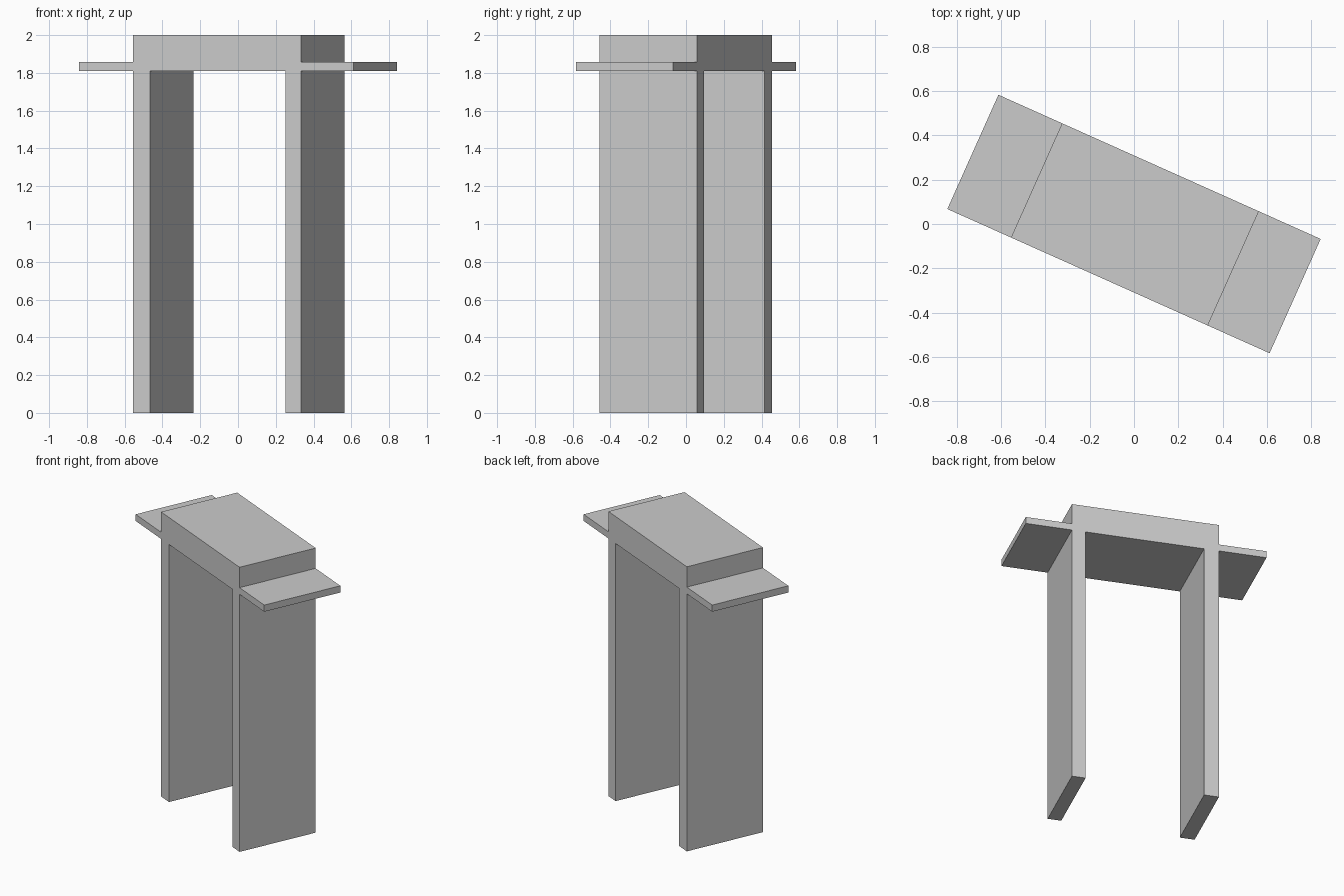
import bpy, bmesh, math

if "Cube" in bpy.data.objects:
    bpy.data.objects.remove(bpy.data.objects["Cube"])

# Main dimensions along the gate's own axis (u) and height (z)
ANGLE = math.radians(-24.1)
DEPTH = 0.565
WING_L, WING_R = -0.797, 0.797
BODY_L, BODY_R = -0.482, 0.491
LEG_L, LEG_R = BODY_L + 0.098, BODY_R - 0.09
BEAM_LOW, WING_TOP, TOP = 1.81, 1.857, 2.0

# Front silhouette: two slab legs, thick lintel, thin side wings
profile = [
    (BODY_L, 0), (LEG_L, 0), (LEG_L, BEAM_LOW),
    (LEG_R, BEAM_LOW), (LEG_R, 0), (BODY_R, 0),
    (BODY_R, BEAM_LOW), (WING_R, BEAM_LOW), (WING_R, WING_TOP),
    (BODY_R, WING_TOP), (BODY_R, TOP), (BODY_L, TOP),
    (BODY_L, WING_TOP), (WING_L, WING_TOP), (WING_L, BEAM_LOW),
    (BODY_L, BEAM_LOW),
]

# Extrude the silhouette through the depth
bm = bmesh.new()
face = bm.faces.new([bm.verts.new((u, -DEPTH / 2, z)) for u, z in profile])
ext = bmesh.ops.extrude_face_region(bm, geom=[face], use_keep_orig=True)
new_verts = [g for g in ext["geom"] if isinstance(g, bmesh.types.BMVert)]
bmesh.ops.translate(bm, verts=new_verts, vec=(0, DEPTH, 0))
bmesh.ops.recalc_face_normals(bm, faces=bm.faces)

mesh = bpy.data.meshes.new("gateway")
bm.to_mesh(mesh)
bm.free()

# Place the gateway turned about the vertical axis
gateway = bpy.data.objects.new("gateway", mesh)
gateway.rotation_euler.z = ANGLE
bpy.context.collection.objects.link(gateway)
